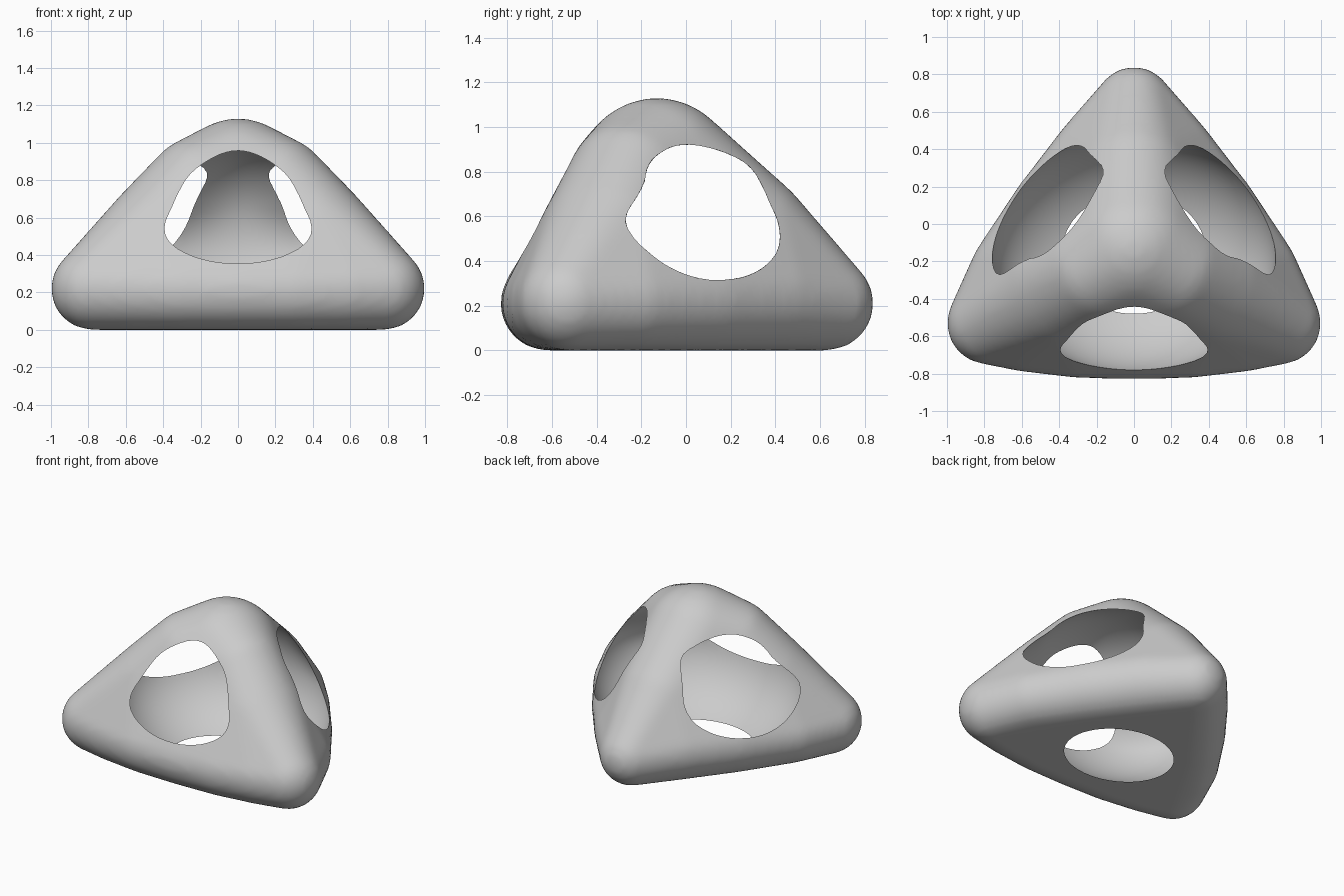
import bpy
import bmesh
import math
from mathutils import Matrix

if "Cube" in bpy.data.objects:
    bpy.data.objects.remove(bpy.data.objects["Cube"])

# Rounded corners and slightly bulging edges: (x, y, z, radius), x > 0 is mirrored
BALLS = [
    (0.78, -0.53, 0.22, 0.22),    # front corners
    (0.00, 0.63, 0.21, 0.21),     # back corner
    (0.00, -0.13, 0.77, 0.36),    # top corner
    (0.30, -0.613, 0.21, 0.21),   # front base edge
    (0.58, -0.575, 0.215, 0.215),
    (0.00, -0.62, 0.21, 0.21),
    (0.20, 0.37, 0.23, 0.23),     # side base edges
    (0.43, 0.07, 0.23, 0.23),
    (0.66, -0.25, 0.22, 0.215),
    (0.20, -0.24, 0.74, 0.295),   # front sloping edges
    (0.39, -0.33, 0.50, 0.325),
    (0.60, -0.43, 0.36, 0.255),
    (0.00, 0.25, 0.49, 0.315),    # back ridge
    (0.00, 0.46, 0.34, 0.25),
]


def ball_points(x, y, z, r):
    bm = bmesh.new()
    bmesh.ops.create_icosphere(bm, subdivisions=4, radius=r,
                               matrix=Matrix.Translation((x, y, z)))
    pts = [v.co.copy() for v in bm.verts]
    bm.free()
    return pts


def make_object(name, bm):
    mesh = bpy.data.meshes.new(name)
    bm.to_mesh(mesh)
    bm.free()
    obj = bpy.data.objects.new(name, mesh)
    bpy.context.collection.objects.link(obj)
    return obj


def apply_modifier(obj, kind, **settings):
    mod = obj.modifiers.new(kind.lower(), kind)
    for key, value in settings.items():
        setattr(mod, key, value)
    bpy.ops.object.modifier_apply(modifier=mod.name)


def ramp(value, low, high):
    t = min(max((value - low) / (high - low), 0), 1)
    return t * t * (3 - 2 * t)


def hollow_point(u):
    """Unit sphere to hollow: slimmer and more diamond-shaped in plan higher up."""
    z = 0.47 + 0.546 * u.z
    reach = u.y / math.sqrt(max(1 - u.z * u.z, 1e-6))
    width = 0.69 * (1.1 - 0.15 * ramp(z, 0.55, 0.78))
    pinch = 1 - 0.32 * ramp(z, 0.42, 0.68) * min(reach * reach, 1)
    return (u.x * width * pinch, -0.155 + 0.64 * u.y, z)


# Solid rounded tetrahedron as the hull of all the balls
bm = bmesh.new()
for x, y, z, r in BALLS:
    for side in ((1, -1) if x > 0 else (1,)):
        for p in ball_points(x * side, y, z, r):
            bm.verts.new(p)
hull = bmesh.ops.convex_hull(bm, input=bm.verts[:])
loose = {g for g in hull["geom_interior"] + hull["geom_unused"]
         if isinstance(g, bmesh.types.BMVert)}
bmesh.ops.delete(bm, geom=list(loose), context='VERTS')
bmesh.ops.recalc_face_normals(bm, faces=bm.faces[:])
frame = make_object("tetrahedral_frame", bm)
bpy.context.view_layer.objects.active = frame
frame.select_set(True)

# Even, softly rounded skin
apply_modifier(frame, 'REMESH', mode='VOXEL', voxel_size=0.025)
apply_modifier(frame, 'SMOOTH', factor=0.5, iterations=8)

# Egg-shaped hollow that opens a round window in all four sides
bm = bmesh.new()
bmesh.ops.create_icosphere(bm, subdivisions=5, radius=1.0)
for v in bm.verts:
    v.co = hollow_point(v.co)
hollow = make_object("hollow_cutter", bm)
hollow.hide_render = True
apply_modifier(frame, 'BOOLEAN', operation='DIFFERENCE', solver='EXACT', object=hollow)
bpy.data.objects.remove(hollow)

# Smooth shading with crisp window rims
bpy.ops.object.shade_smooth_by_angle(angle=0.6)

grey = bpy.data.materials.new("light_grey")
grey.diffuse_color = (0.6, 0.6, 0.6, 1)
grey.use_nodes = True
grey.node_tree.nodes["Principled BSDF"].inputs["Base Color"].default_value = grey.diffuse_color
frame.data.materials.clear()
frame.data.materials.append(grey)
